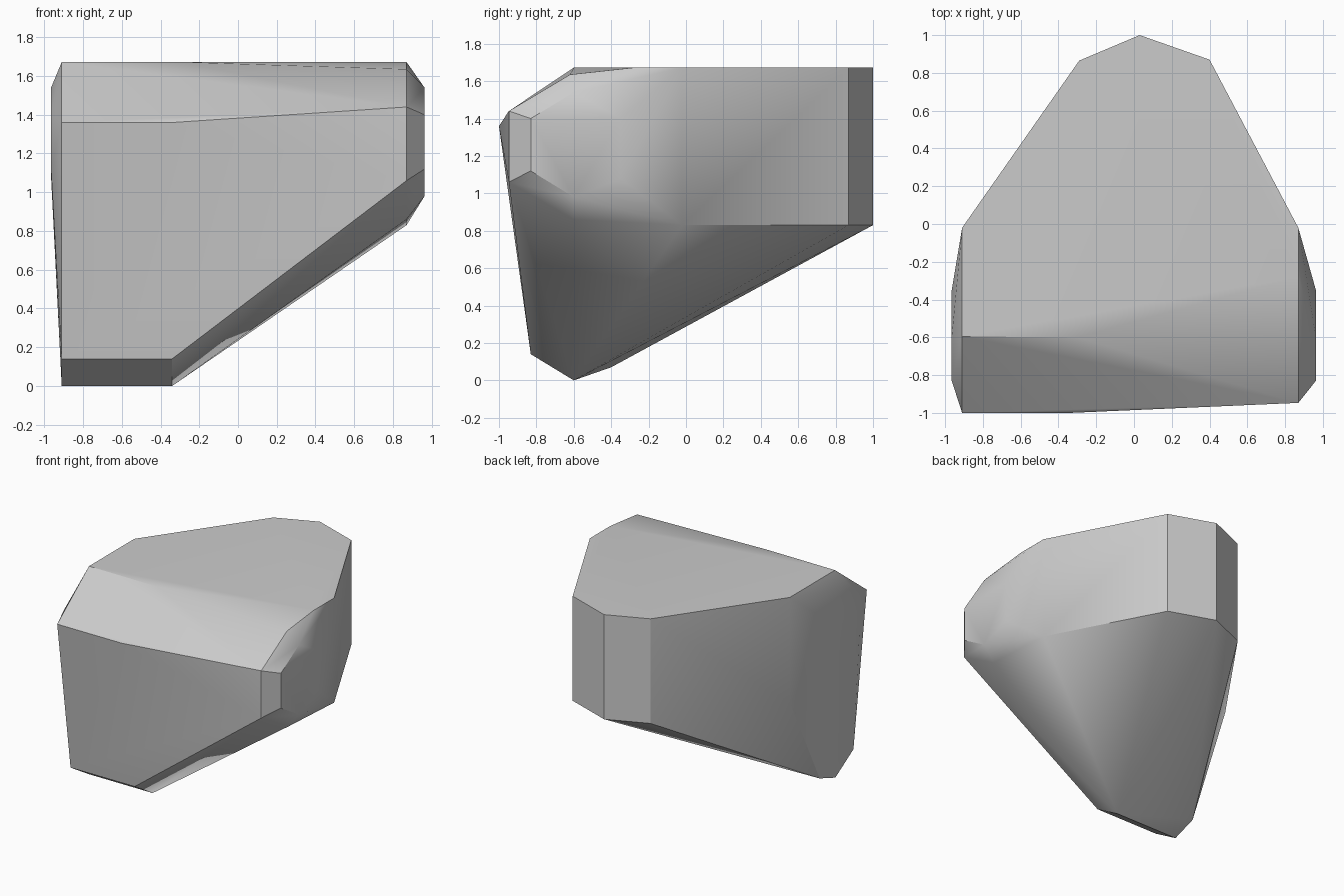
import bpy, bmesh, math

cube = bpy.data.objects.get("Cube")
if cube:
    bpy.data.objects.remove(cube, do_unlink=True)

# Stone colour
stone = bpy.data.materials.new("stone_grey")
stone.use_nodes = True
GREY = (0.6, 0.6, 0.6, 1)
stone.diffuse_color = GREY
stone.node_tree.nodes["Principled BSDF"].inputs["Base Color"].default_value = GREY
stone.node_tree.nodes["Principled BSDF"].inputs["Roughness"].default_value = 0.9

# Upright back wall: the same outline at the top and at mid height
back_outline = [(0.87, -0.02), (0.40, 0.87), (0.03, 1.0), (-0.29, 0.865), (-0.91, -0.02)]
points = [(x, y, z) for x, y in back_outline for z in (0.83, 1.672)]

# Front edge of the flat top
points += [(-0.91, -0.595, 1.672), (-0.30, -0.60, 1.672),
           (0.87, -0.28, 1.672), (0.87, -0.62, 1.635)]

# Front face
points += [(-0.91, -1.0, 1.36), (-0.34, -1.0, 1.36), (0.87, -0.947, 1.44),
           (0.87, -0.947, 1.06), (-0.34, -0.83, 0.14), (-0.91, -0.83, 0.14)]

# Foot and the slanting underside
points += [(-0.91, -0.60, 0), (-0.34, -0.60, 0), (-0.91, -0.40, 0.07),
           (0.87, -0.60, 0.86)]

# Bulging cheeks on both sides
for x, low in ((0.963, 0.98), (-0.965, 1.10)):
    points += [(x, -0.83, 1.40), (x, -0.83, 1.12), (x, -0.60, 1.54),
               (x, -0.60, low), (x, -0.35, 1.40), (x, -0.35, 1.08)]

# Wrap the points in one closed faceted skin
bm = bmesh.new()
for p in points:
    bm.verts.new(p)
hull = bmesh.ops.convex_hull(bm, input=bm.verts[:])
loose = {v for v in hull["geom_interior"] + hull["geom_unused"]
         if isinstance(v, bmesh.types.BMVert) and not v.link_faces}
bmesh.ops.delete(bm, geom=list(loose), context='VERTS')
bmesh.ops.dissolve_limit(bm, angle_limit=math.radians(1),
                         verts=bm.verts[:], edges=bm.edges[:])
bmesh.ops.recalc_face_normals(bm, faces=bm.faces[:])
mesh = bpy.data.meshes.new("rock")
bm.to_mesh(mesh)
bm.free()
mesh.materials.append(stone)

rock = bpy.data.objects.new("rock", mesh)
bpy.context.collection.objects.link(rock)
bpy.ops.object.select_all(action='DESELECT')
rock.select_set(True)
bpy.context.view_layer.objects.active = rock
bpy.ops.object.shade_smooth_by_angle(angle=math.radians(30))
